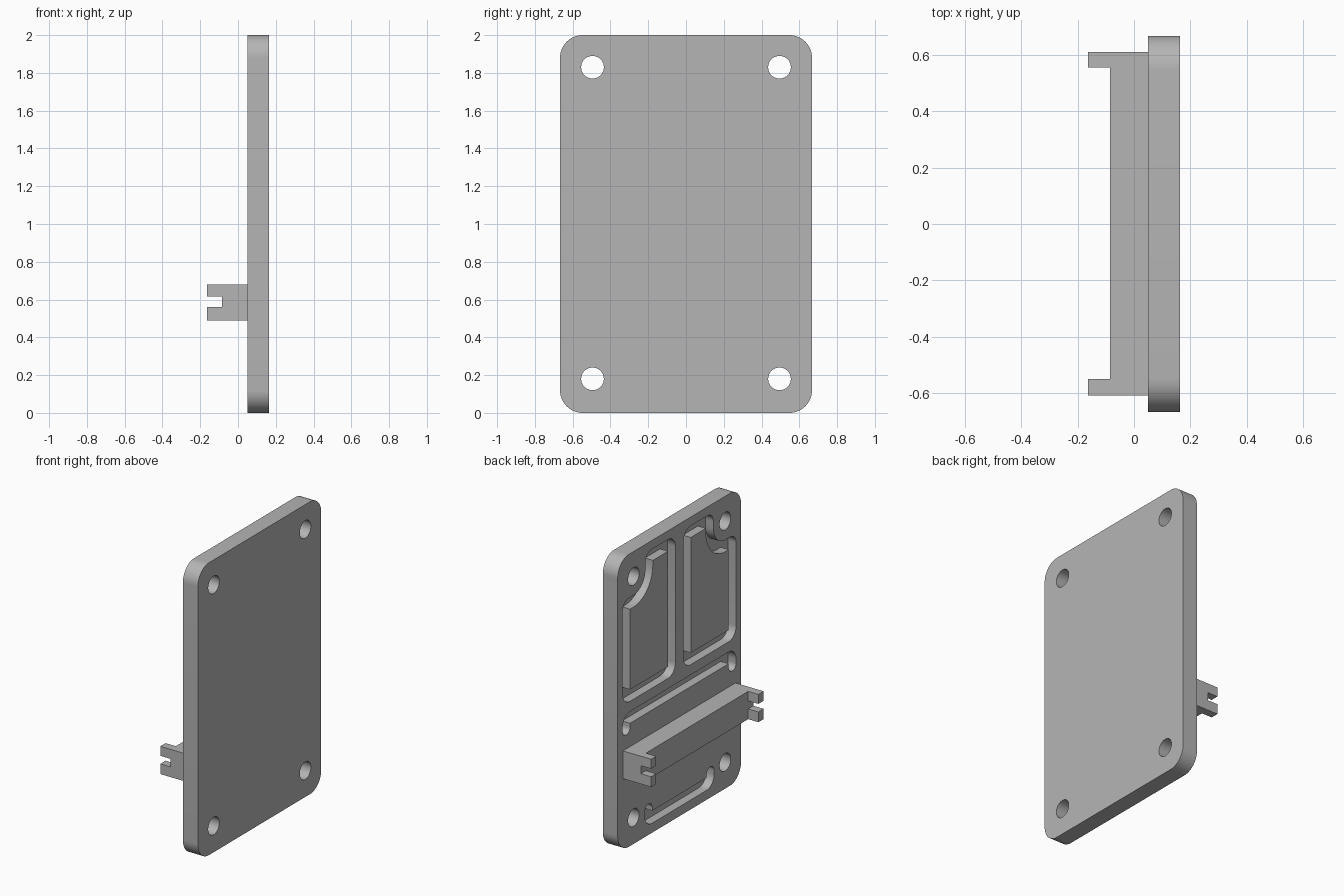
import bpy, bmesh
from math import cos, sin, pi
from mathutils import Vector

cube = bpy.data.objects.get("Cube")
if cube:
    bpy.data.objects.remove(cube, do_unlink=True)

grey = bpy.data.materials.new("plain grey")
grey.use_nodes = True
colour = (0.46, 0.46, 0.46, 1)
grey.diffuse_color = colour
grey.node_tree.nodes["Principled BSDF"].inputs["Base Color"].default_value = colour

FACE, BACK, FLOOR = 0.05, 0.163, 0.11   # x of the ribbed face, the plain face, the groove floor
OUT = FACE - 0.05                       # cutters start outside the face
HOLE_Y, LOW, HIGH = 0.495, 0.18, 1.83


def rounded(corners, steps=10):
    """Outline in y, z; each square corner is (y, z, radius)."""
    pts = []
    for i, (y, z, r) in enumerate(corners):
        p = Vector((y, z))
        if r == 0:
            pts.append(p)
            continue
        u = (Vector(corners[i - 1][:2]) - p).normalized()
        v = (Vector(corners[(i + 1) % len(corners)][:2]) - p).normalized()
        c = p + r * (u + v)
        for k in range(steps + 1):
            a = k / steps * pi / 2
            pts.append(c - r * (v * cos(a) + u * sin(a)))
    return pts


def prism(name, outline, x0, x1):
    """Extrude a y, z outline along x."""
    bm = bmesh.new()
    face = bm.faces.new([bm.verts.new((x0, p[0], p[1])) for p in outline])
    ext = bmesh.ops.extrude_face_region(bm, geom=[face])
    moved = [g for g in ext["geom"] if isinstance(g, bmesh.types.BMVert)]
    bmesh.ops.translate(bm, verts=moved, vec=(x1 - x0, 0, 0))
    bmesh.ops.recalc_face_normals(bm, faces=bm.faces)
    mesh = bpy.data.meshes.new(name)
    bm.to_mesh(mesh)
    bm.free()
    mesh.materials.append(grey)
    ob = bpy.data.objects.new(name, mesh)
    bpy.context.collection.objects.link(ob)
    return ob


def box(name, x0, x1, y0, y1, z0, z1):
    return prism(name, [(y0, z0), (y1, z0), (y1, z1), (y0, z1)], x0, x1)


def boolean(ob, tool, operation="DIFFERENCE"):
    """Apply a boolean and remove its tool."""
    tool.hide_render = True
    mod = ob.modifiers.new("boolean", "BOOLEAN")
    mod.operation, mod.solver, mod.object = operation, "EXACT", tool
    bpy.context.view_layer.objects.active = ob
    bpy.ops.object.modifier_apply(modifier=mod.name)
    bpy.data.objects.remove(tool, do_unlink=True)


def bay(name, side, grow, corner, x0, x1):
    """Panel with a rounded notch around the upper hole."""
    y0, y1 = 0.123 - grow, 0.533 + grow
    z0, z1 = 1.07 - grow, 1.86 + grow
    ny, nz, nr = 0.287 + grow, 1.62 + grow, 0.21 - grow
    c = corner
    corners = [(y0, z0, c), (y1, z0, c), (y1, nz, c * 0.8), (ny, nz, nr),
               (ny, z1, c * 0.8), (y0, z1, c)]
    return prism(name, rounded([(side * y, z, r) for y, z, r in corners]), x0, x1)


def channel(name, outer, inner, base, step, end):
    """U-shaped groove with rounded ends, mirrored across y."""
    half = [(outer, base, 0.08), (outer, end, 0.039),
            (inner, end, 0.039), (inner, step, 0)]
    other = [(-y, z, r) for y, z, r in reversed(half)]
    return prism(name, rounded(half + other), OUT, FLOOR)


# Plate with rounded corners
W = 0.667
plate = prism("plate", rounded([(-W, 0, 0.12), (W, 0, 0.12), (W, 2, 0.12), (-W, 2, 0.12)], 14),
              FACE, BACK)

# Four screw holes
for y in (-HOLE_Y, HOLE_Y):
    for z in (LOW, HIGH):
        ring = [(y + 0.06 * cos(k * pi / 20), z + 0.06 * sin(k * pi / 20)) for k in range(40)]
        boolean(plate, prism("hole_cutter", ring, OUT, BACK + 0.05))

# Grooves around the two upper panels
for side in (-1, 1):
    groove = bay("groove_cutter", side, 0.08, 0.08, OUT, FLOOR)
    boolean(groove, bay("panel_core", side, 0, 0, OUT - 0.05, FLOOR + 0.05))
    boolean(plate, groove)

# Middle and bottom channels
boolean(plate, channel("middle_channel_cutter", 0.613, 0.533, 0.92, 0.84, 0.775))
boolean(plate, channel("bottom_channel_cutter", 0.375, 0.293, 0.065, 0.15, 0.21))

# Cross bar with a forked prong at each end
bar = box("cross_bar", -0.163, FACE, -0.607, 0.61, 0.49, 0.68)
boolean(bar, box("middle_cutter", -0.3, -0.085, -0.55, 0.555, 0.4, 0.8))
boolean(bar, box("fork_cutter", -0.3, -0.085, -0.8, 0.8, 0.56, 0.615))

# Smooth the round walls, keep edges sharp
bpy.ops.object.select_all(action="DESELECT")
for ob in (plate, bar):
    ob.select_set(True)
bpy.context.view_layer.objects.active = plate
bpy.ops.object.shade_smooth_by_angle(angle=pi / 6)
